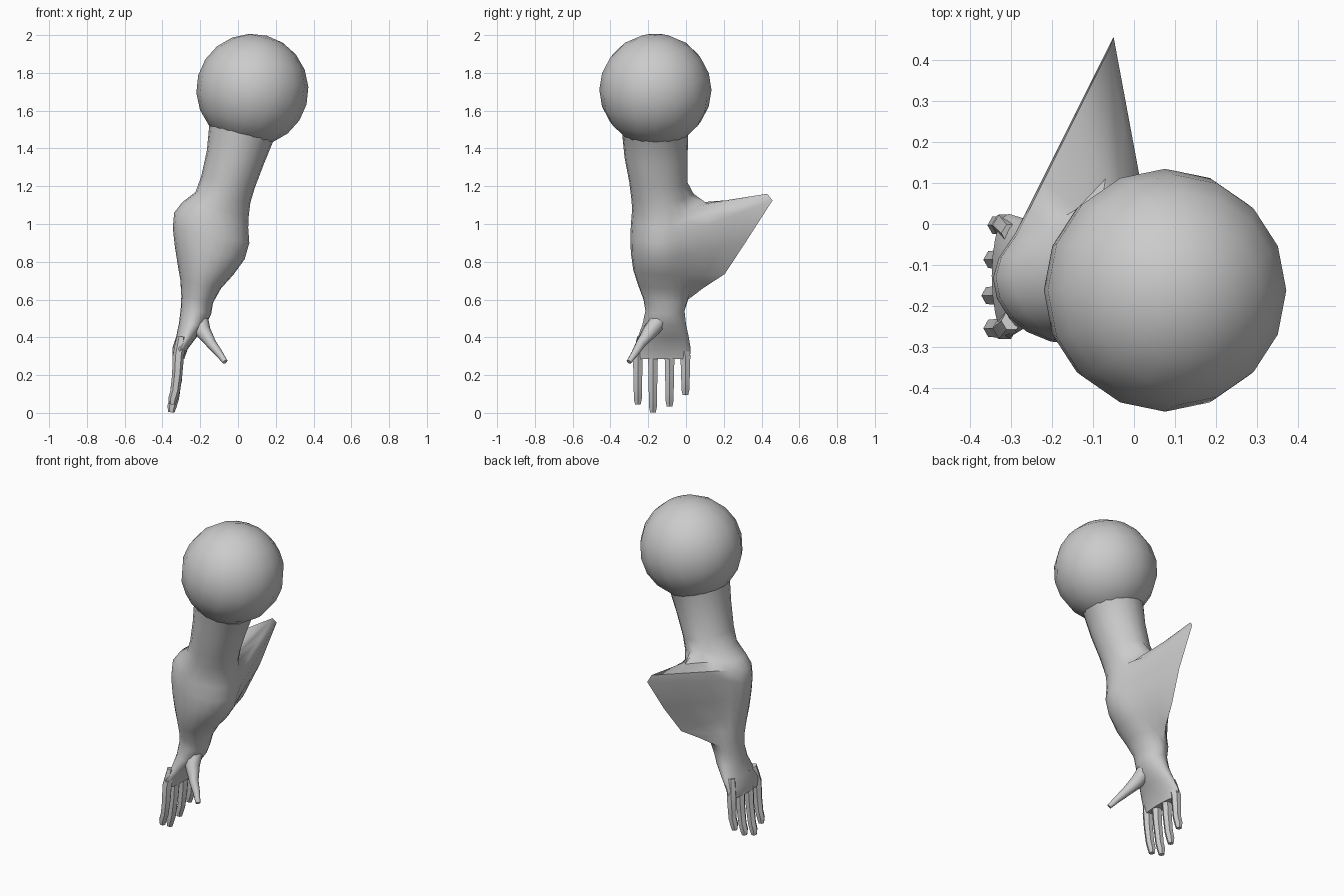
import bpy, bmesh
from math import cos, sin, pi
from mathutils import Vector

if "Cube" in bpy.data.objects:
    bpy.data.objects.remove(bpy.data.objects["Cube"])


def smooth(obj, angle):
    bpy.ops.object.select_all(action='DESELECT')
    obj.select_set(True)
    bpy.context.view_layer.objects.active = obj
    bpy.ops.object.shade_smooth_by_angle(angle=angle)


def loft(name, rings, angle=0.9):
    """Skin a list of equal-length point rings and cap both ends."""
    bm = bmesh.new()
    rows = [[bm.verts.new(p) for p in r] for r in rings]
    n = len(rows[0])
    for a, b in zip(rows, rows[1:]):
        for i in range(n):
            j = (i + 1) % n
            bm.faces.new((a[i], a[j], b[j], b[i]))
    bm.faces.new(rows[0])
    bm.faces.new(rows[-1])
    bmesh.ops.recalc_face_normals(bm, faces=bm.faces)
    mesh = bpy.data.meshes.new(name)
    bm.to_mesh(mesh)
    bm.free()
    obj = bpy.data.objects.new(name, mesh)
    bpy.context.collection.objects.link(obj)
    smooth(obj, angle)
    return obj


def arm_ring(z, x0, x1, y0, y1, slope, tip=None, n=20):
    """Tilted oval; the back half can be drawn out to a tip point."""
    cx, cy, rx, ry = (x0 + x1) / 2, (y0 + y1) / 2, (x1 - x0) / 2, (y1 - y0) / 2
    pts = []
    for i in range(n):
        c, s = cos(2 * pi * i / n), sin(2 * pi * i / n)
        p = Vector((cx + rx * c, cy + ry * s, z - slope * rx * c))
        if tip and s > 0:
            w = 1 - abs(c)
            p.x += (tip[0] - cx) * w
            p.y = max(p.y, cy + (tip[1] - cy) * w) if w < 0.9 else tip[1]
            p.z += (tip[2] - z) * w
        pts.append(p)
    return pts


def tube(name, path, n=6):
    """Digit from (x, y, z, radius) stations."""
    rings = []
    for k, (x, y, z, r) in enumerate(path):
        a, b = path[max(k - 1, 0)], path[min(k + 1, len(path) - 1)]
        d = (Vector(b[:3]) - Vector(a[:3])).normalized()
        u = d.cross(Vector((0, 1, 0))).normalized()
        v = d.cross(u)
        rings.append([Vector((x, y, z)) + r * (u * cos(2 * pi * i / n) + v * sin(2 * pi * i / n))
                      for i in range(n)])
    return loft(name, rings)


# Shoulder ball
bpy.ops.mesh.primitive_uv_sphere_add(segments=16, ring_count=10, radius=0.297,
                                     location=(0.076, -0.162, 1.71), rotation=(0, 0.26, 0))
ball = bpy.context.object
ball.name = "shoulder_ball"
smooth(ball, 1.0)

# Upper arm, forearm with drawn-out elbow fin, wrist and palm
sections = [
    (1.57, -0.15, 0.25, -0.36, 0.04, 0.27),
    (1.48, -0.152, 0.185, -0.338, 0.012, 0.27),
    (1.35, -0.165, 0.135, -0.325, 0.008, 0.25),
    (1.22, -0.195, 0.088, -0.30, 0.008, 0.22),
    (1.14, -0.225, 0.065, -0.29, 0.02, 0.2, (-0.08, 0.04, 1.16)),
    (1.08, -0.295, 0.057, -0.285, 0.03, 0.2, (-0.07, 0.11, 1.11)),
    (1.02, -0.338, 0.054, -0.29, 0.03, 0.2, (-0.06, 0.43, 1.16)),
    (0.94, -0.345, 0.06, -0.295, 0.03, 0.2, (-0.05, 0.458, 1.125)),
    (0.85, -0.335, 0.035, -0.292, 0.03, 0.2, (-0.07, 0.32, 0.91)),
    (0.76, -0.32, -0.025, -0.28, 0.03, 0.2, (-0.11, 0.205, 0.735)),
    (0.68, -0.305, -0.09, -0.255, 0.02, 0.2, (-0.16, 0.09, 0.66)),
    (0.60, -0.30, -0.132, -0.225, 0.012, 0.2),
    (0.54, -0.303, -0.142, -0.215, -0.008, 0.2),
    (0.47, -0.312, -0.17, -0.23, 0.0, 0.1),
    (0.40, -0.328, -0.22, -0.255, 0.015, 0),
    (0.34, -0.348, -0.265, -0.278, 0.025, 0),
    (0.285, -0.345, -0.285, -0.275, 0.02, 0),
]
loft("arm_and_palm", [arm_ring(*s) for s in sections])

# Four fingers
for i, (y, zt, x) in enumerate([(-0.255, 0.045, -0.345), (-0.175, 0.003, -0.35),
                                (-0.087, 0.035, -0.345), (-0.003, 0.095, -0.335)]):
    tube(f"finger_{i + 1}", [(-0.30, y * 0.85 - 0.02, 0.40, 0.025), (-0.316, y, 0.30, 0.03),
                             (-0.322, y, 0.2, 0.027), (x + 0.012, y, zt + 0.07, 0.025),
                             (x, y, zt + 0.03, 0.024), (x - 0.003, y, zt, 0.017)])

# Thumb
tube("thumb", [(-0.21, -0.13, 0.51, 0.05), (-0.185, -0.19, 0.43, 0.042),
               (-0.14, -0.24, 0.365, 0.027), (-0.10, -0.27, 0.315, 0.02),
               (-0.068, -0.302, 0.27, 0.014)], 8)
